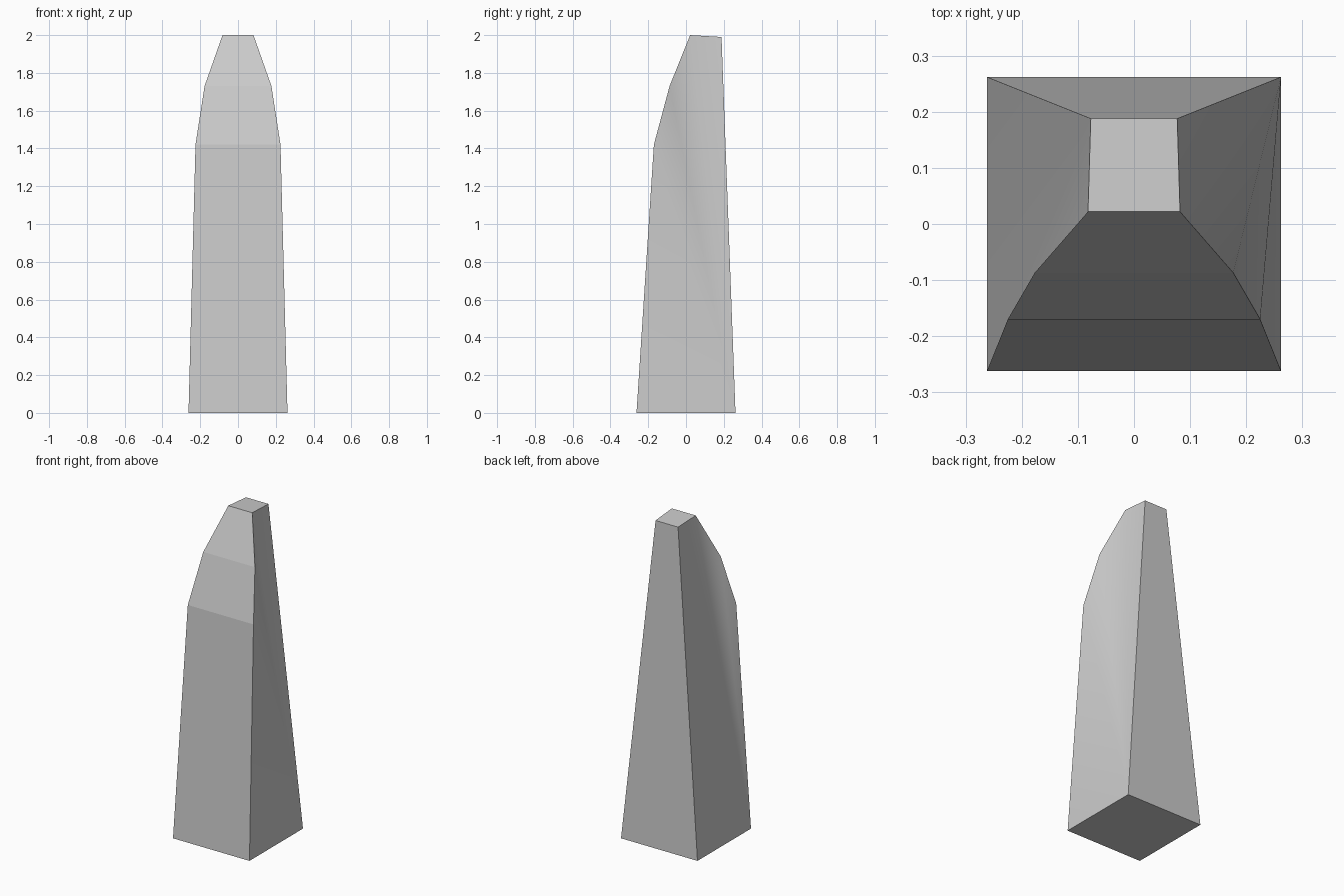
import bpy, bmesh

if "Cube" in bpy.data.objects:
    bpy.data.objects.remove(bpy.data.objects["Cube"])

# Side outline as (half width, y, z): front base, three front breaks, back top, back base
profile = [(0.262, -0.262, 0.0), (0.225, -0.170, 1.42), (0.177, -0.087, 1.73),
           (0.082, 0.022, 2.0), (0.077, 0.188, 1.99), (0.262, 0.262, 0.0)]
n = len(profile)

bm = bmesh.new()
right = [bm.verts.new((x, y, z)) for x, y, z in profile]
left = [bm.verts.new((-x, y, z)) for x, y, z in profile]

# Front, top, back and bottom strips joining the two outlines
for i in range(n):
    j = (i + 1) % n
    bm.faces.new((left[i], right[i], right[j], left[j]))


def fan(outline, start):
    """Fill a slightly twisted side with triangles from one corner."""
    loop = outline[start:] + outline[:start]
    return [bm.faces.new((loop[0], loop[k], loop[k + 1])) for k in range(1, n - 1)]


# Sides: softly shaded inside, crisp at the outline
sides = fan(right, n - 1) + fan(left, 0)
bmesh.ops.recalc_face_normals(bm, faces=bm.faces[:])
for f in sides:
    f.smooth = True
for e in bm.edges:
    e.smooth = all(f in sides for f in e.link_faces)

mesh = bpy.data.meshes.new("standing_stone")
bm.to_mesh(mesh)
bm.free()
bpy.context.collection.objects.link(bpy.data.objects.new("standing_stone", mesh))
